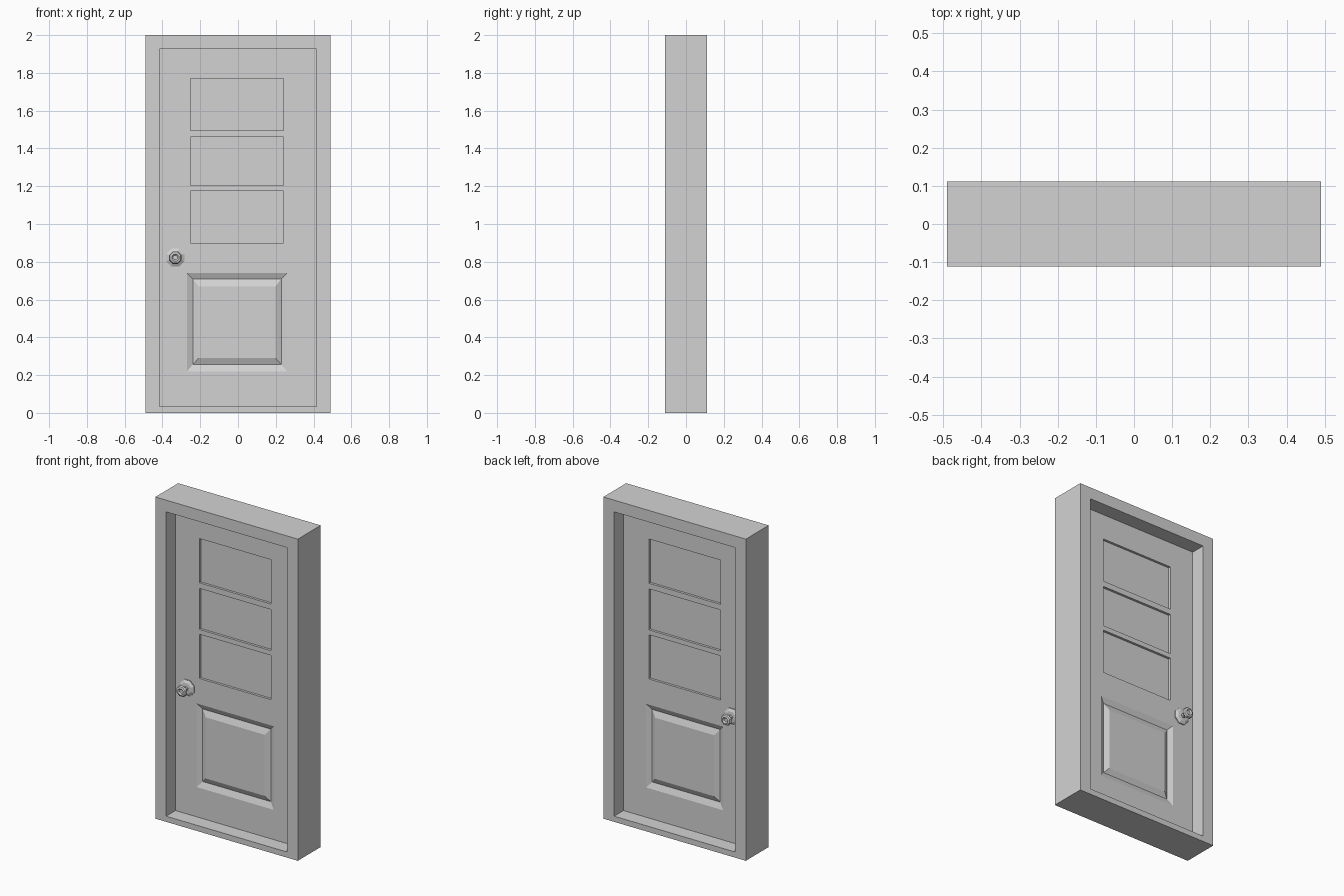
import bpy, bmesh, math
from mathutils import Vector

cube = bpy.data.objects.get("Cube")
if cube:
    bpy.data.objects.remove(cube, do_unlink=True)

grey = bpy.data.materials.new("plain_grey")
grey.use_nodes = True
grey.diffuse_color = (0.65, 0.65, 0.65, 1)
grey.node_tree.nodes["Principled BSDF"].inputs["Base Color"].default_value = grey.diffuse_color

HALF_DEPTH = 0.112    # door frame
HALF_DOOR = 0.02      # door leaf
HALF_PANE = 0.005     # thin infill left in the windows
CENTRE_X = -0.005


def loft(name, rings, cyclic=False):
    """Join successive point rings with quads; cap the ends or close the loop."""
    bm = bmesh.new()
    loops = [[bm.verts.new(p) for p in ring] for ring in rings]
    n = len(loops[0])
    pairs = list(zip(loops, loops[1:]))
    if cyclic:
        pairs.append((loops[-1], loops[0]))
    else:
        bm.faces.new(loops[0])
        bm.faces.new(loops[-1])
    for a, b in pairs:
        for i in range(n):
            j = (i + 1) % n
            bm.faces.new((a[i], a[j], b[j], b[i]))
    bmesh.ops.recalc_face_normals(bm, faces=bm.faces)
    mesh = bpy.data.meshes.new(name)
    bm.to_mesh(mesh)
    bm.free()
    mesh.materials.append(grey)
    obj = bpy.data.objects.new(name, mesh)
    bpy.context.collection.objects.link(obj)
    return obj


def rect(half_w, z0, z1, y, cx=0.0):
    return [Vector(p) for p in ((cx - half_w, y, z0), (cx + half_w, y, z0),
                                (cx + half_w, y, z1), (cx - half_w, y, z1))]


def cut(target, cutter):
    mod = target.modifiers.new("cut", 'BOOLEAN')
    mod.operation = 'DIFFERENCE'
    mod.solver = 'EXACT'
    mod.object = cutter
    cutter.hide_render = True
    bpy.context.view_layer.objects.active = target
    bpy.ops.object.modifier_apply(modifier=mod.name)
    bpy.data.objects.remove(cutter, do_unlink=True)


# Frame surrounding the opening
outer, opening = (0.49, 0, 2), (0.416, 0.035, 1.927)
loft("door_frame", [rect(*outer, -HALF_DEPTH), rect(*opening, -HALF_DEPTH),
                    rect(*opening, HALF_DEPTH), rect(*outer, HALF_DEPTH)], cyclic=True)

# Door leaf
door = loft("door_leaf", [rect(*opening, -HALF_DOOR), rect(*opening, HALF_DOOR)])

for side in (-1, 1):
    # Three window recesses
    for z0, z1 in ((0.90, 1.175), (1.205, 1.46), (1.495, 1.77)):
        cut(door, loft("window_cutter", [rect(0.247, z0, z1, side * HALF_PANE, CENTRE_X),
                                         rect(0.247, z0, z1, side * 0.05, CENTRE_X)]))
    # V-shaped groove around the raised lower panel
    edge, groove, field = (0.265, 0.22, 0.74), (0.234, 0.257, 0.708), (0.203, 0.29, 0.67)
    face, deep, clear = (side * y for y in (HALF_DOOR, HALF_PANE, 0.05))
    cut(door, loft("groove_cutter",
                   [rect(*edge, clear, CENTRE_X), rect(*edge, face, CENTRE_X),
                    rect(*groove, deep, CENTRE_X), rect(*field, face, CENTRE_X),
                    rect(*field, clear, CENTRE_X)], cyclic=True))

    # Eight-sided knob with rosette, neck and dished front
    profile = ((0.052, 0), (0.052, 0.006), (0.036, 0.015), (0.014, 0.017), (0.012, 0.042),
               (0.028, 0.046), (0.036, 0.056), (0.031, 0.067), (0.02, 0.071), (0.012, 0.064))
    rings = []
    for r, d in profile:
        angles = [math.pi * (2 * i + 1) / 8 for i in range(8)]
        rings.append([Vector((-0.332 + r * math.cos(a), side * (HALF_DOOR + d),
                              0.822 + r * math.sin(a))) for a in angles])
    loft("front_knob" if side < 0 else "back_knob", rings)
